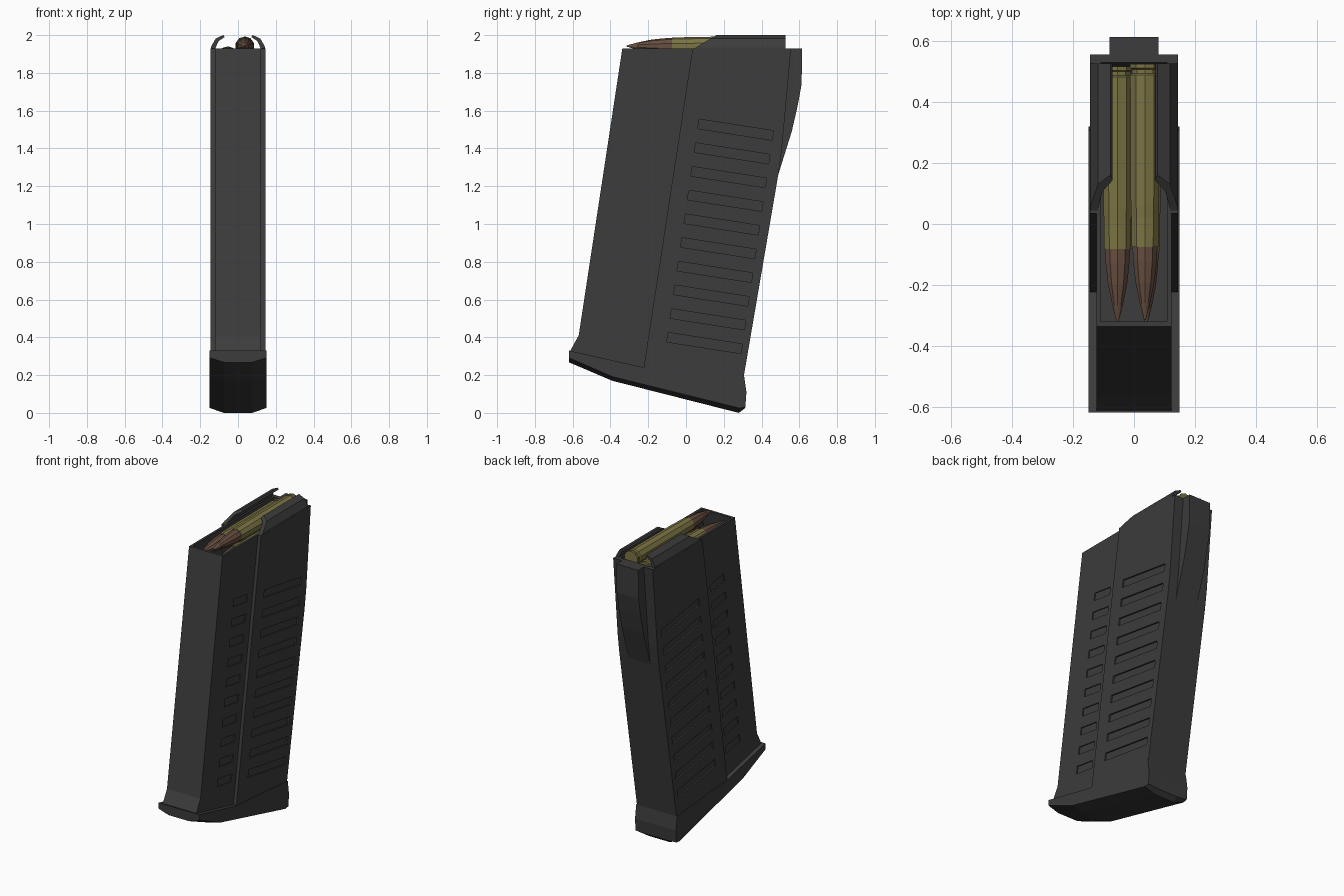
import bpy, bmesh, math
from mathutils import Vector

if "Cube" in bpy.data.objects:
    bpy.data.objects.remove(bpy.data.objects["Cube"])


def material(name, rgb):
    m = bpy.data.materials.new(name)
    m.diffuse_color = (*rgb, 1)
    m.use_nodes = True
    m.node_tree.nodes["Principled BSDF"].inputs["Base Color"].default_value = m.diffuse_color
    return m


GREY = material("dark_polymer", (0.045, 0.045, 0.046))
BRASS = material("brass", (0.20, 0.175, 0.058))
COPPER = material("copper", (0.135, 0.076, 0.052))


def finish(bm, name, mats):
    bmesh.ops.recalc_face_normals(bm, faces=bm.faces)
    me = bpy.data.meshes.new(name)
    bm.to_mesh(me)
    bm.free()
    for m in mats:
        me.materials.append(m)
    ob = bpy.data.objects.new(name, me)
    bpy.context.collection.objects.link(ob)
    return ob


def add_loft(bm, rings):
    """Closed skin through rings of 3D points, capped at both ends."""
    vs = [[bm.verts.new(p) for p in r] for r in rings]
    n = len(vs[0])
    for a, b in zip(vs, vs[1:]):
        for i in range(n):
            bm.faces.new((a[i], a[(i + 1) % n], b[(i + 1) % n], b[i]))
    bm.faces.new(vs[0])
    bm.faces.new(vs[-1])


def yz(x, prof):
    return [(x, y, z) for y, z in prof]


def prism(name, prof, half):
    bm = bmesh.new()
    add_loft(bm, [yz(-half, prof), yz(half, prof)])
    return finish(bm, name, [GREY])


def boolean(ob, other, op):
    mod = ob.modifiers.new("cut", 'BOOLEAN')
    mod.operation, mod.object, mod.solver = op, other, 'EXACT'
    bpy.context.view_layer.objects.active = ob
    bpy.ops.object.modifier_apply(modifier=mod.name)
    bpy.data.objects.remove(other)


# magazine body: wide rear half, narrow front half, rear spine
body = prism("magazine_body", [(0.035, 1.93), (0.556, 1.93), (0.508, 1.4), (0.49, 1.27),
                               (0.307, 0.2), (0.31, 0.1), (-0.23, 0.2)], 0.145)
front = prism("front_half", [(-0.337, 1.93), (0.09, 1.93), (-0.17, 0.21), (-0.6, 0.295),
                             (-0.612, 0.33), (-0.568, 0.41)], 0.123)
boolean(body, front, 'UNION')
spine = prism("rear_spine", [(0.45, 1.93), (0.615, 1.93), (0.612, 1.74), (0.59, 1.62),
                             (0.56, 1.49), (0.488, 1.26), (0.44, 1.26)], 0.08)
boolean(body, spine, 'UNION')

# open cavity at the top
cavity = prism("cavity", [(-0.304, 2.04), (0.53, 2.04), (0.53, 1.93), (0.505, 1.76),
                          (-0.346, 1.76)], 0.108)
boolean(body, cavity, 'DIFFERENCE')

# slanted grip grooves: long ones on the rear half, short ones on the front half
bm = bmesh.new()
for i in range(10):
    dy, dz = -0.0183 * i, -0.1255 * i
    for y0, y1, depth_x in ((0.07, 0.463, 0.135), (-0.22, -0.075, 0.116)):
        q = []
        for y, up in ((y0, 0), (y1, 0), (y1, -0.05), (y0, -0.05)):
            q.append((y + dy + 0.15 * up, 1.555 - 0.156 * (y - 0.07) + up + dz))
        for s in (-1, 1):
            add_loft(bm, [yz(s * depth_x, q), yz(s * 0.2, q)])
boolean(body, finish(bm, "grooves", [GREY]), 'DIFFERENCE')

# floor plate with chamfered underside
top = [(0.307, 0.2), (-0.22, 0.24), (-0.62, 0.33)]
low = [(-0.62, 0.268), (-0.39, 0.17), (0.28, 0.0), (0.312, 0.025), (0.32, 0.11)]
raised = [(-0.62, 0.292), (-0.39, 0.192), (0.28, 0.026), (0.314, 0.03), (0.32, 0.11)]
bm = bmesh.new()
add_loft(bm, [yz(-0.15, top + raised), yz(-0.075, top + low),
              yz(0.075, top + low), yz(0.15, top + raised)])
finish(bm, "floor_plate", [GREY])

# curved feed lips
lip = [(0.145, 1.925), (0.142, 1.94), (0.118, 1.982), (0.078, 2.0),
       (0.07, 1.99), (0.103, 1.968), (0.122, 1.925)]
for s, side in ((-1, "left"), (1, "right")):
    bm = bmesh.new()
    add_loft(bm, [[(s * x, 0.045 + (z - 1.93) * 1.65, z) for x, z in lip],
                  [(s * x, 0.527, z) for x, z in lip]])
    finish(bm, "feed_lip_" + side, [GREY])

# cartridges: turned profile (y, radius), ten sides
CASE = [(-0.315, 0.003), (-0.26, 0.018), (-0.19, 0.033), (-0.12, 0.041), (-0.075, 0.043),
        (-0.075, 0.046), (0.02, 0.047), (0.06, 0.049), (0.49, 0.051), (0.495, 0.044),
        (0.508, 0.044), (0.512, 0.051), (0.525, 0.051)]


def cartridge(name, cx, cz):
    shift = 0.151 * (cz - 1.942)
    rings = [[(cx + r * math.sin(a * math.tau / 10), y + shift, cz + r * math.cos(a * math.tau / 10))
              for a in range(10)] for y, r in CASE]
    bm = bmesh.new()
    add_loft(bm, rings)
    for f in bm.faces:
        if f.calc_center_median().y < -0.0755 + shift:
            f.material_index = 1
    finish(bm, name, [BRASS, COPPER])


for i, (cx, cz) in enumerate(((0.036, 1.942), (-0.054, 1.89), (0.04, 1.835))):
    cartridge("cartridge_%d" % (i + 1), cx, cz)
